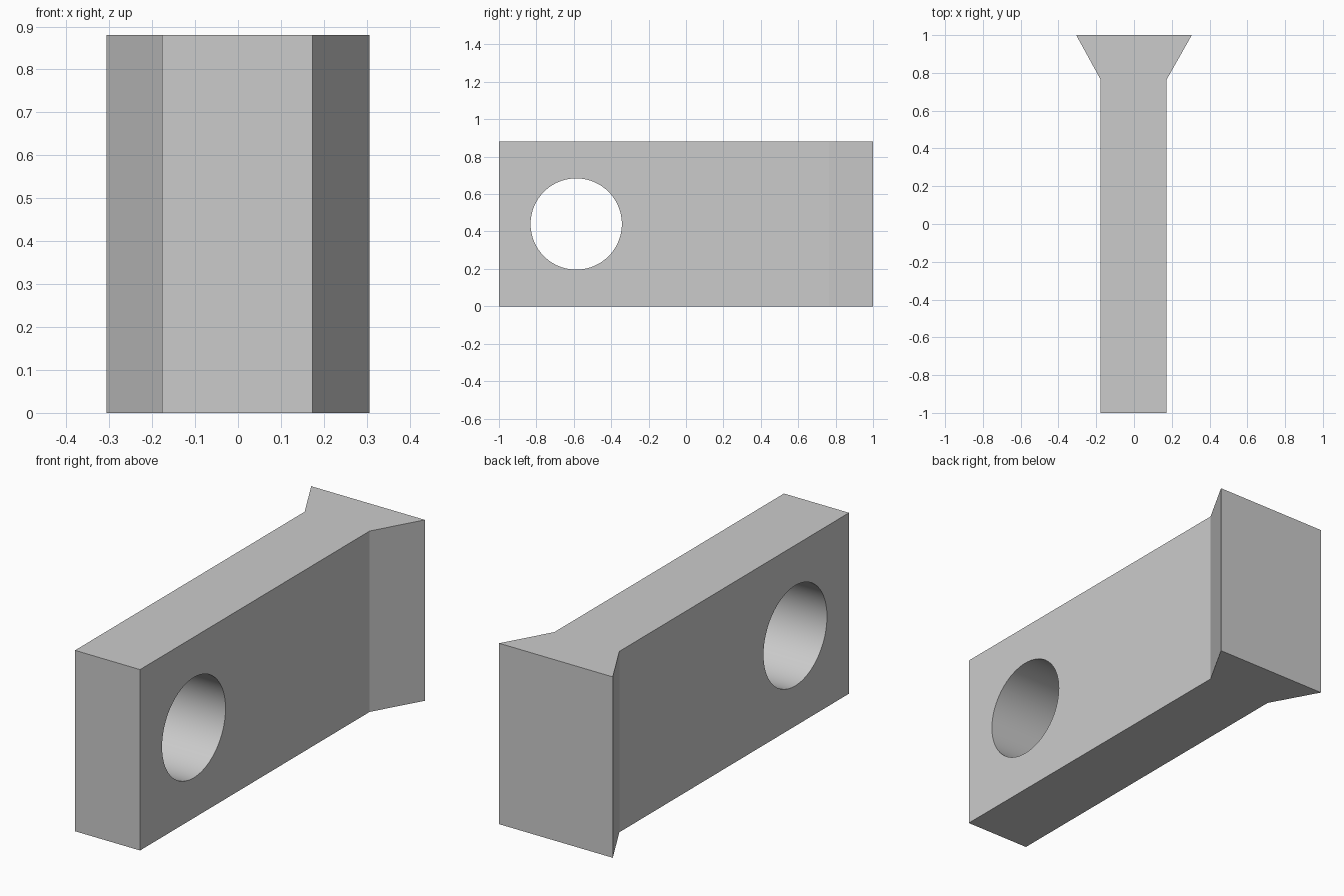
import bpy
import bmesh
import math
from mathutils import Matrix

default_cube = bpy.data.objects.get("Cube")
if default_cube:
    bpy.data.objects.remove(default_cube, do_unlink=True)

HEIGHT = 0.88
HOLE_Y, HOLE_Z, HOLE_RADIUS = -0.587, 0.44, 0.244

# Plain grey material
GREY = (0.6, 0.6, 0.6, 1)
grey = bpy.data.materials.new("plain_grey")
grey.use_nodes = True
grey.diffuse_color = GREY
grey.node_tree.nodes["Principled BSDF"].inputs["Base Color"].default_value = GREY


def make_object(name, bm):
    bmesh.ops.recalc_face_normals(bm, faces=bm.faces)
    mesh = bpy.data.meshes.new(name)
    bm.to_mesh(mesh)
    bm.free()
    mesh.materials.append(grey)
    obj = bpy.data.objects.new(name, mesh)
    bpy.context.collection.objects.link(obj)
    return obj


# Bar with a flared back end: plan outline extruded upwards
outline = [(-0.177, -1), (0.173, -1), (0.173, 0.765),
           (0.306, 1), (-0.306, 1), (-0.177, 0.765)]
bm = bmesh.new()
base = bm.faces.new([bm.verts.new((x, y, 0)) for x, y in outline])
extruded = bmesh.ops.extrude_face_region(bm, geom=[base], use_keep_orig=True)
top_verts = [v for v in extruded["geom"] if isinstance(v, bmesh.types.BMVert)]
bmesh.ops.translate(bm, verts=top_verts, vec=(0, 0, HEIGHT))
bar = make_object("flared_bar", bm)

# Cutter for the round hole through the front end
bm = bmesh.new()
placement = (Matrix.Translation((0, HOLE_Y, HOLE_Z))
             @ Matrix.Rotation(math.pi / 2, 4, "Y"))
bmesh.ops.create_cone(bm, cap_ends=True, segments=96, radius1=HOLE_RADIUS,
                      radius2=HOLE_RADIUS, depth=1, matrix=placement)
cutter = make_object("hole_cutter", bm)

hole = bar.modifiers.new("round_hole", "BOOLEAN")
hole.operation = "DIFFERENCE"
hole.solver = "EXACT"
hole.object = cutter

# Apply the cut, drop the cutter and smooth the hole wall
bpy.ops.object.select_all(action="DESELECT")
bar.select_set(True)
bpy.context.view_layer.objects.active = bar
bpy.ops.object.modifier_apply(modifier=hole.name)
bpy.data.objects.remove(cutter, do_unlink=True)
bpy.ops.object.shade_smooth_by_angle(angle=math.radians(20))
